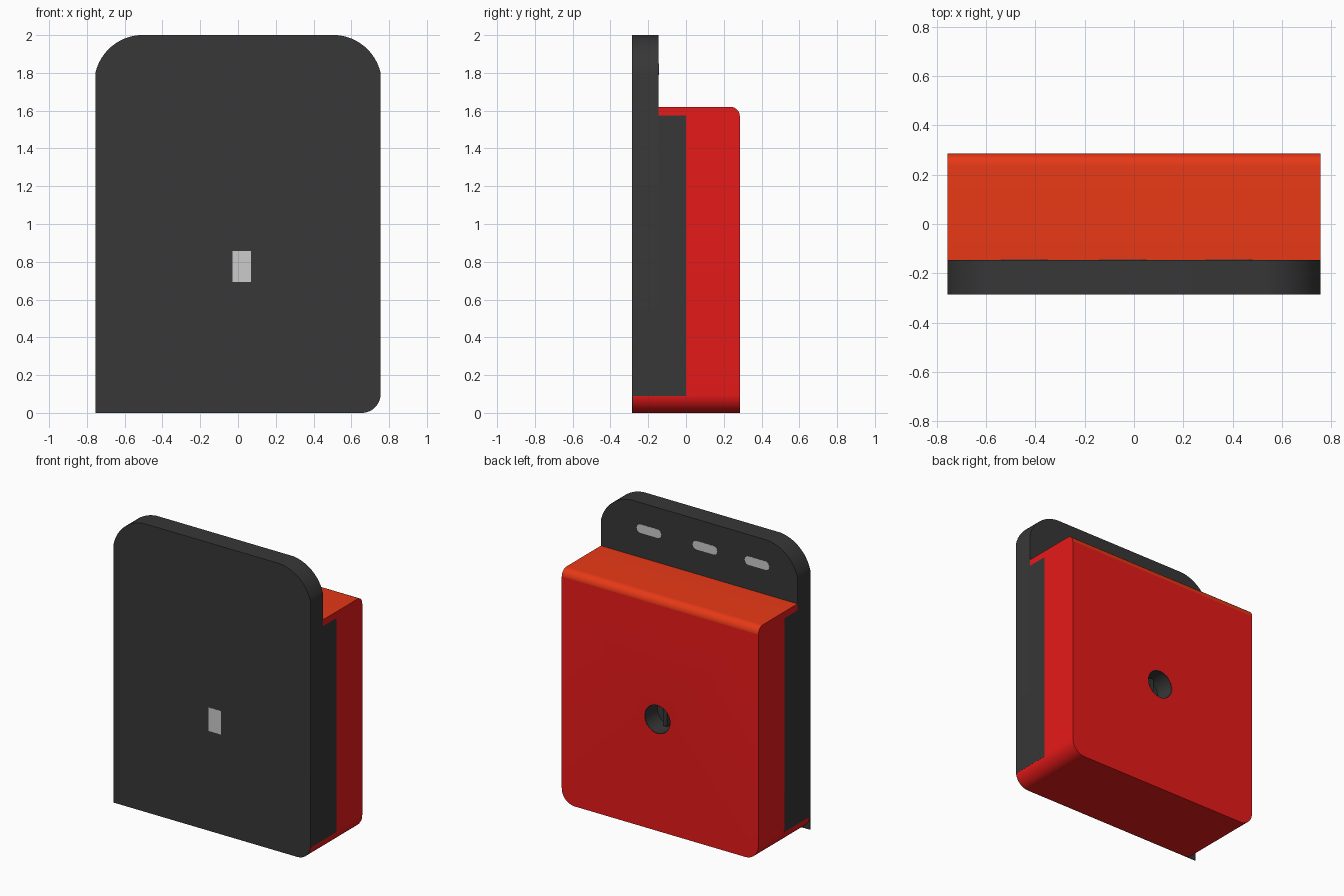
import bpy, bmesh
from math import radians, cos, sin, pi

if "Cube" in bpy.data.objects:
    bpy.data.objects.remove(bpy.data.objects["Cube"])

W = 0.755  # half width


def material(name, rgb):
    m = bpy.data.materials.new(name)
    m.diffuse_color = (*rgb, 1)
    m.use_nodes = True
    m.node_tree.nodes["Principled BSDF"].inputs["Base Color"].default_value = m.diffuse_color
    return m


RED = material("red_plastic", (0.8, 0.01, 0.01))
ORANGE = material("orange_red_top", (0.8, 0.04, 0.008))
BLACK = material("black_plastic", (0.038, 0.038, 0.038))


def arc(cx, cz, r, a0, a1, n=12):
    angles = [radians(a0 + (a1 - a0) * i / n) for i in range(n + 1)]
    return [(cx + r * cos(a), cz + r * sin(a)) for a in angles]


def finish(name, bm, mats):
    bmesh.ops.recalc_face_normals(bm, faces=bm.faces)
    me = bpy.data.meshes.new(name)
    bm.to_mesh(me)
    bm.free()
    for m in mats:
        me.materials.append(m)
    ob = bpy.data.objects.new(name, me)
    bpy.context.collection.objects.link(ob)
    return ob


def prism(points, y0, y1):
    """Extrude an x/z outline along y."""
    bm = bmesh.new()
    face = bm.faces.new([bm.verts.new((x, y0, z)) for x, z in points])
    new = bmesh.ops.extrude_face_region(bm, geom=[face])["geom"]
    bmesh.ops.translate(bm, vec=(0, y1 - y0, 0),
                        verts=[v for v in new if isinstance(v, bmesh.types.BMVert)])
    return bm


def rect(x0, x1, z0, z1):
    return [(x0, z0), (x1, z0), (x1, z1), (x0, z1)]


def smooth(ob):
    bpy.ops.object.select_all(action='DESELECT')
    ob.select_set(True)
    bpy.context.view_layer.objects.active = ob
    bpy.ops.object.shade_smooth_by_angle(angle=radians(30))


def cut(ob, bm):
    cutter = finish("cutter", bm, [])
    cutter.hide_render = True
    mod = ob.modifiers.new("cut", 'BOOLEAN')
    mod.operation, mod.solver, mod.object = 'DIFFERENCE', 'EXACT', cutter
    bpy.context.view_layer.objects.active = ob
    bpy.ops.object.modifier_apply(modifier=mod.name)
    bpy.data.objects.remove(cutter)


right_foot = arc(W - 0.1, 0.1, 0.1, -90, 0)
left_foot = arc(-W + 0.1, 0.1, 0.1, 180, 270)
right_shoulder = arc(0.502, 1.741, 0.26, 13.1, 85)
left_shoulder = [(-x, z) for x, z in reversed(right_shoulder)]
HX, HZ = 0.02, 0.775  # centre of the opening

# Red shell: rounded bottom corners, rounded back top edge, orange top
bm = prism(left_foot + right_foot + [(W, 1.62), (-W, 1.62)], -0.28, 0.285)
edge = [e for e in bm.edges if all(v.co.z > 1.6 and v.co.y > 0.2 for v in e.verts)]
bmesh.ops.bevel(bm, geom=edge, offset=0.05, segments=8, profile=0.5, affect='EDGES')
bmesh.ops.recalc_face_normals(bm, faces=bm.faces)
for f in bm.faces:
    f.material_index = int(f.normal.z > 0.05)
shell = finish("red_shell", bm, [RED, ORANGE])
cut(shell, prism(rect(-1, 1, 0.09, 1.575), -0.5, 0))
cut(shell, prism(rect(-1, 1, 0.09, 1.8), -0.5, -0.145))
cut(shell, prism(arc(HX, HZ, 0.1, 0, 350, 35), 0.12, 0.5))
smooth(shell)

# Black mounting plate and the tray behind it
plate = finish("mounting_plate", prism([(-W, 0.09), (W, 0.09)] + right_shoulder + left_shoulder,
                                       -0.28, -0.145), [BLACK])
smooth(plate)
finish("inner_tray", prism(rect(-W, W, 0.09, 1.575), -0.145, 0), [BLACK])

# Thin front sheet with one square bottom corner
sheet = finish("front_sheet", prism([(-W, 0)] + right_foot + right_shoulder + left_shoulder,
                                    -0.285, -0.28), [BLACK])
smooth(sheet)

# Grey window in the front
finish("front_window", prism(rect(HX - 0.048, HX + 0.048, HZ - 0.082, HZ + 0.082),
                             -0.286, -0.27), [])

# Grey slots in the top flange
for i, x in enumerate((-0.445, -0.045, 0.385)):
    outline = arc(x + 0.065, 1.82, 0.03, -90, 90, 8) + arc(x - 0.065, 1.82, 0.03, 90, 270, 8)
    finish(f"flange_slot_{i + 1}", prism(outline, -0.16, -0.144), [])

# Dark socket lining the round back opening
bm = bmesh.new()
n = 36
rings = [[bm.verts.new((HX + r * cos(2 * pi * i / n), y, HZ + r * sin(2 * pi * i / n)))
          for i in range(n)] for r, y in ((0.1, 0.284), (0.096, 0.284), (0.096, 0.15))]
for a, b in zip(rings, rings[1:]):
    for i in range(n):
        j = (i + 1) % n
        bm.faces.new((a[i], a[j], b[j], b[i]))
bm.faces.new(rings[-1])
socket = finish("back_socket", bm, [BLACK])
smooth(socket)
finish("socket_bar", prism(rect(HX - 0.015, HX + 0.015, HZ - 0.08, HZ + 0.08), 0.15, 0.2), [BLACK])
